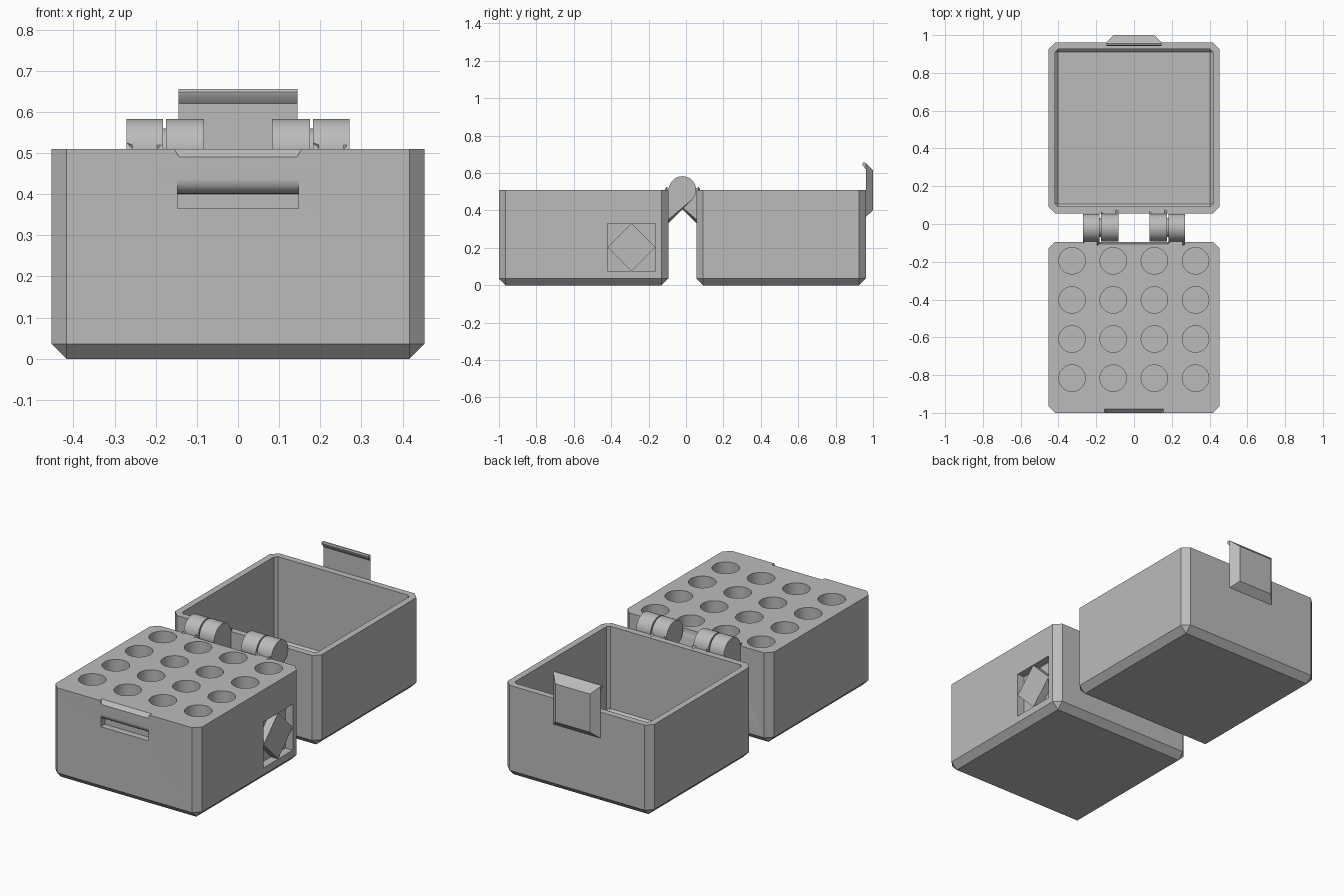
import bpy, bmesh
from math import sin, cos, pi, radians
from mathutils import Matrix

if "Cube" in bpy.data.objects:
    bpy.data.objects.remove(bpy.data.objects["Cube"])

HALF, HEIGHT, WALL = 0.453, 0.51, 0.036
BASE_Y, LID_Y = -0.547, 0.509
HINGE_Y, HINGE_R = -0.019, 0.073

grey = bpy.data.materials.new("plain grey")
grey.use_nodes = True
grey.diffuse_color = (0.5, 0.5, 0.5, 1)
grey.node_tree.nodes["Principled BSDF"].inputs["Base Color"].default_value = grey.diffuse_color
parts = []


def finish(name, bm, cutter=False):
    bmesh.ops.recalc_face_normals(bm, faces=bm.faces)
    mesh = bpy.data.meshes.new(name)
    bm.to_mesh(mesh)
    bm.free()
    mesh.materials.append(grey)
    obj = bpy.data.objects.new(name, mesh)
    bpy.context.collection.objects.link(obj)
    if cutter:
        obj.hide_render = True
    else:
        parts.append(obj)
    return obj


def block(name, half, y, z0, z1, chamfer, cutter=False):
    """Square block, chamfered everywhere except around its top."""
    bm = bmesh.new()
    bmesh.ops.create_cube(bm, size=1)
    bmesh.ops.transform(bm, verts=bm.verts, matrix=Matrix.Translation((0, y, (z0 + z1) / 2))
                        @ Matrix.Diagonal((2 * half, 2 * half, z1 - z0, 1)))
    edges = [e for e in bm.edges if min(v.co.z for v in e.verts) < z1 - 0.001]
    bmesh.ops.bevel(bm, geom=edges, offset=chamfer, segments=1, affect='EDGES')
    return finish(name, bm, cutter)


def prism(name, profile, x0, x1, cutter=False, bevel=0, taper=None):
    """Extrude a (y, z) profile along x; taper narrows the ends by y."""
    bm = bmesh.new()
    inset = taper or (lambda y, z: 0)
    a = [bm.verts.new((x0 + inset(y, z), y, z)) for y, z in profile]
    b = [bm.verts.new((x1 - inset(y, z), y, z)) for y, z in profile]
    caps = [bm.faces.new(a), bm.faces.new(b[::-1])]
    for i in range(len(a)):
        j = (i + 1) % len(a)
        bm.faces.new((a[i], b[i], b[j], a[j]))
    if bevel:
        bmesh.ops.bevel(bm, geom=[e for f in caps for e in f.edges], offset=bevel,
                        segments=1, affect='EDGES')
    return finish(name, bm, cutter)


def arc(y, z, r, start, end, steps):
    angles = [radians(start + (end - start) * i / steps) for i in range(steps + 1)]
    return [(y + r * cos(t), z + r * sin(t)) for t in angles]


def cut(obj, cutter):
    mod = obj.modifiers.new("cut", 'BOOLEAN')
    mod.operation, mod.solver, mod.object = 'DIFFERENCE', 'EXACT', cutter
    with bpy.context.temp_override(object=obj, active_object=obj):
        bpy.ops.object.modifier_apply(modifier=mod.name)
    bpy.data.objects.remove(cutter)


# Base block with a grid of round sockets
base = block("base", HALF, BASE_Y, 0, HEIGHT, WALL)
bm = bmesh.new()
for i in range(4):
    for j in range(4):
        bmesh.ops.create_cone(bm, cap_ends=True, segments=48, radius1=0.07, radius2=0.07, depth=0.6,
                              matrix=Matrix.Translation((-0.328 + 0.218 * i, -0.195 - 0.207 * j, 0.4)))
cut(base, finish("socket_cutter", bm, True))

# Front latch slot with a rounded upper lip, and the relief above it
back = -1 + WALL
slot = [(-1.05, 0.365), (back, 0.365)] + arc(back, 0.437, WALL, 270, 180, 10) + [(-1.05, 0.437)]
cut(base, prism("slot_cutter", slot, -0.147, 0.147, True))
relief = [(-1.01, 0.48), (-0.97, 0.52), (-1.01, 0.52)]
cut(base, prism("relief_cutter", relief, -0.143, 0.143, True, taper=lambda y, z: (0.49 - z) * 0.6))

# Clearance groove behind the hinge
cut(base, prism("groove_cutter", arc(HINGE_Y, HEIGHT, 0.086, 0, 352.5, 47), -0.18, 0.18, True))

# Square side recess with a diamond left standing in it
depth, cy, cz, s = 0.045, -0.292, 0.203, 0.128
square = [(cy - s, cz - s), (cy + s, cz - s), (cy + s, cz + s), (cy - s, cz + s)]
diamond = [(cy - s, cz), (cy, cz - s), (cy + s, cz), (cy, cz + s)]
cut(base, prism("recess_cutter", square, HALF - depth, HALF + 0.1, True))
prism("side_diamond", diamond, HALF - depth - 0.005, HALF - 0.001)

# Hollow lid lying open
lid = block("lid", HALF, LID_Y, 0, HEIGHT, WALL)
cut(lid, block("cavity_cutter", HALF - WALL, LID_Y, WALL, HEIGHT + 0.1, 0.015, True))

# Hinge knuckles: outer ones grow from the base, inner ones from the lid
wall = BASE_Y + HALF - 0.02
root = HEIGHT - HINGE_R * 2 ** 0.5 - (HINGE_Y - wall)
knuckle = arc(HINGE_Y, HEIGHT, HINGE_R, 180, -45, 30) + [(wall, root), (wall, HEIGHT - 0.001)]
mirrored = [(2 * HINGE_Y - y, z) for y, z in knuckle]
for side, sign in (("left", 1), ("right", -1)):
    for label, profile, inner, outer in (("base", knuckle, 0.182, 0.271), ("lid", mirrored, 0.083, 0.175)):
        x0, x1 = sorted((sign * inner, sign * outer))
        prism(f"{side}_{label}_knuckle", profile, x0, x1, bevel=0.015)
    x0, x1 = sorted((sign * 0.16, sign * 0.2))
    prism(f"{side}_hinge_pin", arc(HINGE_Y, HEIGHT, 0.05, 0, 345, 23), x0, x1)

# Latch plate with chamfered sides, and its hooked tip
face = LID_Y + HALF
plate = [(face, 0.365), (1, 0.402), (1, 0.615), (face, 0.652)]
prism("latch_plate", plate, -0.145, 0.145, taper=lambda y, z: y - face)
hook = [(face, 0.62), (face, 0.652), (0.955, 0.656), (0.947, 0.655), (0.943, 0.648), (0.945, 0.64)]
prism("latch_hook", hook, -0.145, 0.145)

# Smooth the round surfaces only
bpy.ops.object.select_all(action='DESELECT')
for obj in parts:
    obj.select_set(True)
bpy.context.view_layer.objects.active = base
bpy.ops.object.shade_smooth_by_angle(angle=radians(30))
